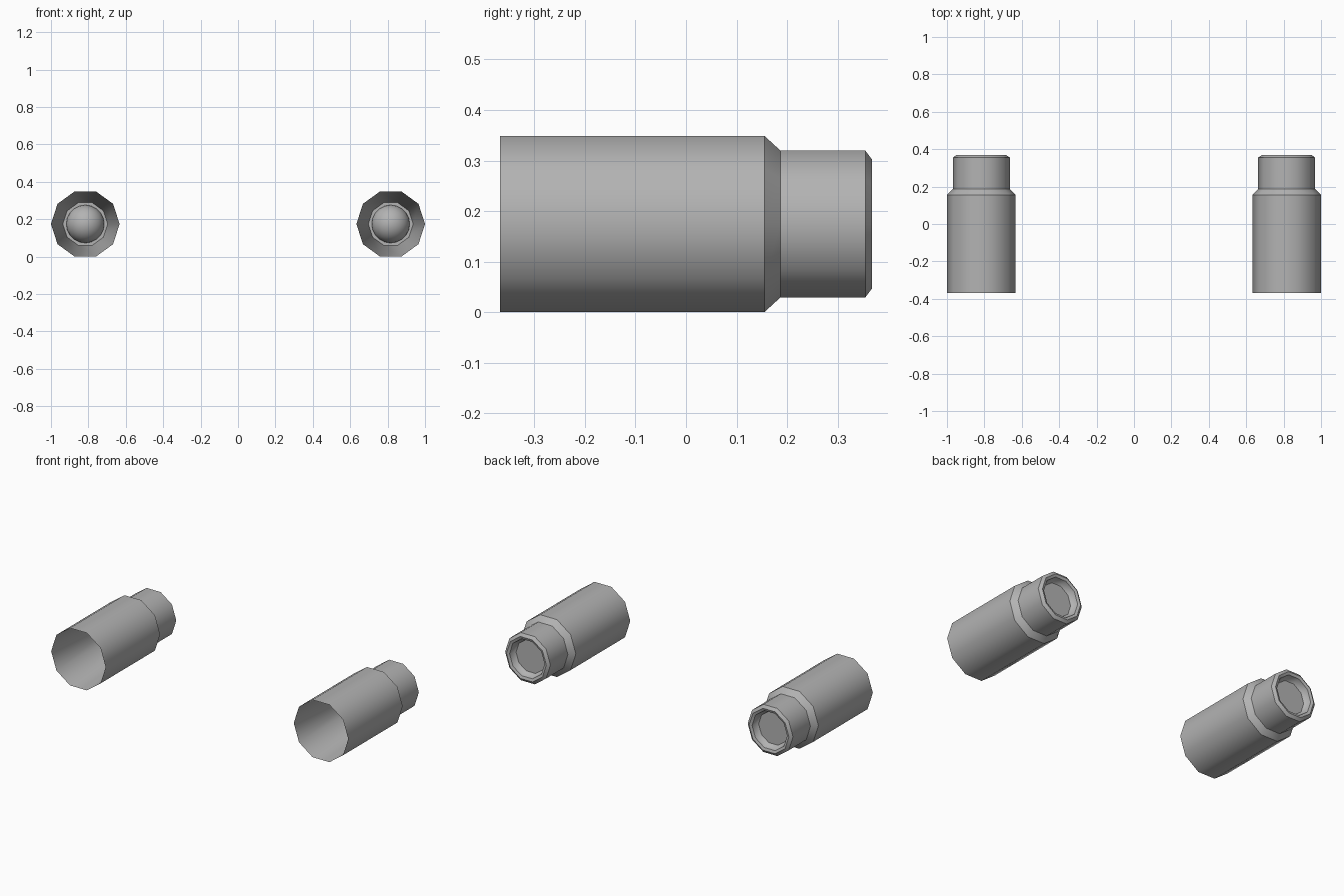
import bpy, math

if "Cube" in bpy.data.objects:
    bpy.data.objects.remove(bpy.data.objects["Cube"], do_unlink=True)

GREY = (0.45, 0.45, 0.45, 1)
metal = bpy.data.materials.new("plain grey")
metal.use_nodes = True
metal.diffuse_color = GREY
metal.node_tree.nodes["Principled BSDF"].inputs["Base Color"].default_value = GREY

AXIS_X, AXIS_Z = 0.8165, 0.1745


def lathe(name, profile, sides, x):
    """Turn (radius, y) points around a lamp axis; a zero radius makes a pole."""
    verts, rings, faces = [], [], []
    for r, y in profile:
        count = sides if r > 0 else 1
        start = len(verts)
        for i in range(count):
            a = math.tau * i / sides
            verts.append((r * math.cos(a), y, r * math.sin(a)))
        rings.append([start + i % count for i in range(sides)])
    for low, high in zip(rings, rings[1:]):
        for i in range(sides):
            j = (i + 1) % sides
            quad = [low[i], low[j], high[j], high[i]]
            faces.append(list(dict.fromkeys(quad)))
    mesh = bpy.data.meshes.new(name)
    mesh.from_pydata(verts, [], faces)
    mesh.materials.append(metal)
    obj = bpy.data.objects.new(name, mesh)
    obj.location = (x, 0, AXIS_Z)
    bpy.context.collection.objects.link(obj)
    bpy.ops.object.select_all(action="DESELECT")
    obj.select_set(True)
    bpy.context.view_layer.objects.active = obj
    bpy.ops.object.shade_smooth_by_angle(angle=math.radians(40))
    return obj


# Housing: flared reflector inside, stepped body and neck outside, recessed rear rim
housing = [(0.10, 0.32), (0.12, 0.32), (0.1835, -0.368), (0.1835, 0.155),
           (0.1525, 0.187), (0.1525, 0.355), (0.134, 0.368),
           (0.118, 0.362), (0.112, 0.335), (0.10, 0.325)]

# Bulb: flat at the back, domed toward the open front
BULB_R, BULB_Y, STEPS = 0.102, 0.325, 8
bulb = [(0, BULB_Y)]
for k in range(STEPS):
    t = math.pi / 2 * k / STEPS
    bulb.append((BULB_R * math.cos(t), BULB_Y - BULB_R * math.sin(t)))
bulb.append((0, BULB_Y - BULB_R))

for side, x in (("left", AXIS_X), ("right", -AXIS_X)):
    lathe(side + "_housing", housing, 10, x)
    lathe(side + "_bulb", bulb, 20, x)
